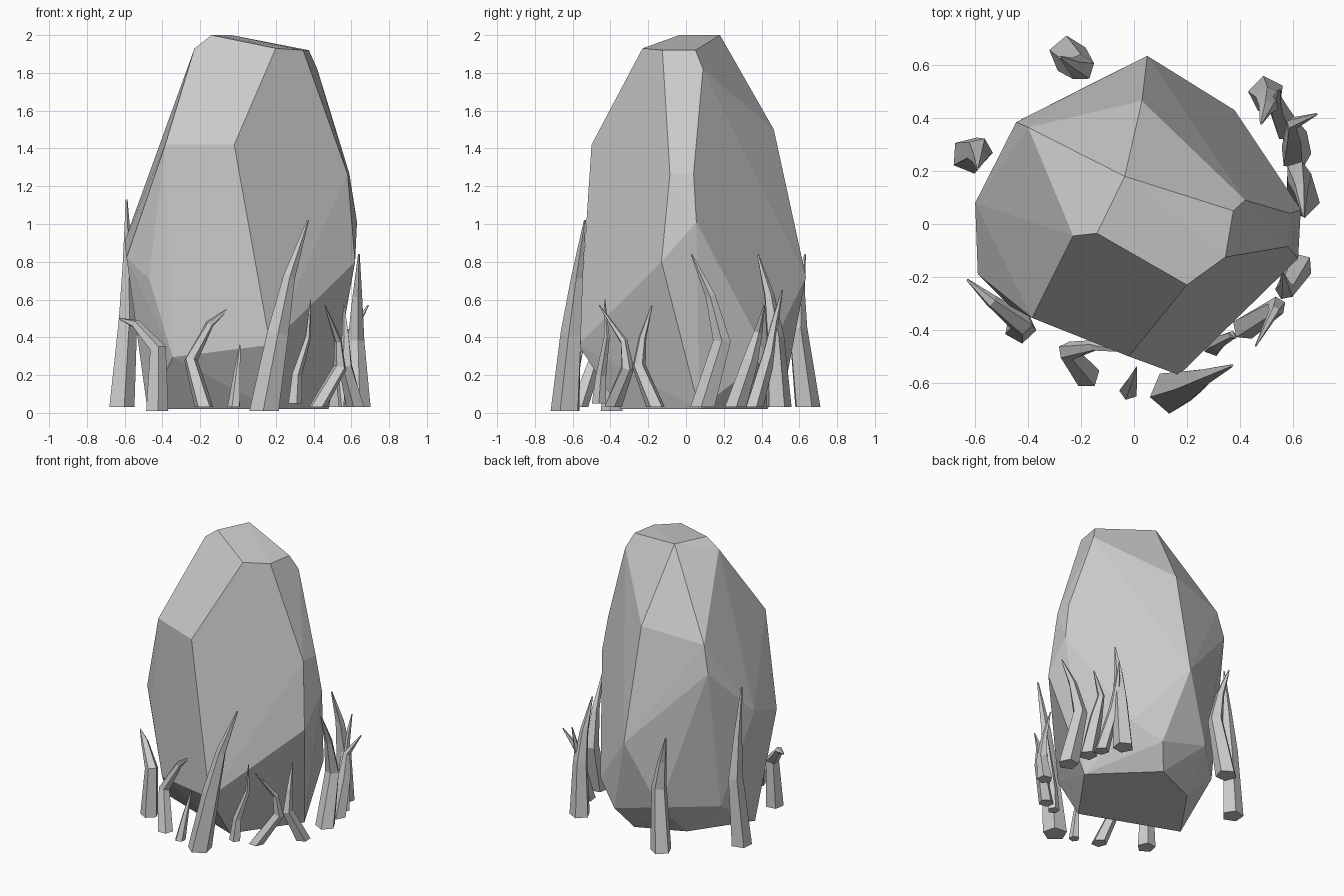
import bpy, bmesh, math
from mathutils import Vector


def finish(bm, name):
    bmesh.ops.recalc_face_normals(bm, faces=bm.faces)
    mesh = bpy.data.meshes.new(name)
    bm.to_mesh(mesh)
    bm.free()
    ob = bpy.data.objects.new(name, mesh)
    bpy.context.collection.objects.link(ob)
    return ob


# Boulder: convex hull of its corner points, coplanar faces merged
corners = [
    # top cap
    (.2, -.23, 1.93), (.345, -.125, 1.92), (.375, .05, 1.92), (-.035, .18, 2),
    (-.14, -.035, 2), (-.23, -.045, 1.93), (.42, .09, 1.82),
    # shoulders
    (-.02, -.5, 1.42), (-.385, -.355, 1.42), (-.4, .365, 1.44),
    (-.445, .385, 1.25), (.03, .465, 1.5), (.58, -.085, 1.265), (.59, .04, 1.265),
    # belly
    (.63, .055, 1.01), (.62, -.13, .8), (-.6, .08, .91), (-.59, -.19, .82),
    (-.47, -.31, .71), (.05, .635, .72),
    # lower ring
    (.17, -.57, .36), (-.345, -.37, .295), (.38, .43, .3), (.2, .53, .17),
    (-.16, .53, .27), (-.45, .25, .25),
    # base
    (.48, .07, .02), (.11, .43, .02), (-.21, .29, .02), (-.48, -.1, .02), (.18, -.35, .02),
]
bm = bmesh.new()
for c in corners:
    bm.verts.new(c)
bmesh.ops.convex_hull(bm, input=bm.verts)
bmesh.ops.delete(bm, geom=[v for v in bm.verts if not v.link_faces], context='VERTS')
bmesh.ops.dissolve_limit(bm, angle_limit=math.radians(3), verts=bm.verts, edges=bm.edges)
finish(bm, "boulder")


# Spikes: five-sided tapering sweeps along bent paths
def spike(name, radius, path, sides=5):
    pts = [Vector(p) for p in path]
    n = len(pts)
    bm = bmesh.new()
    rings = []
    for i, p in enumerate(pts):
        t = (pts[min(i + 1, n - 1)] - pts[max(i - 1, 0)]).normalized()
        if i == 0:
            t = Vector((0, 0, 1))
        out = Vector((p.x, p.y, 0)).normalized()
        side = out.cross(t).normalized()
        fwd = t.cross(side)
        r = radius * (1 - .93 * (i / (n - 1)) ** 1.1)
        rings.append([bm.verts.new(p + r * (math.cos(a) * fwd + math.sin(a) * side))
                      for a in (2 * math.pi * k / sides + .3 for k in range(sides))])
    for lo, hi in zip(rings, rings[1:]):
        for k in range(sides):
            j = (k + 1) % sides
            bm.faces.new((lo[k], lo[j], hi[j], hi[k]))
    bm.faces.new(rings[0][::-1])
    bm.faces.new(rings[-1])
    finish(bm, name)


spike("back_spike", .072, [(-.25, .64, .03), (-.2, .59, .45), (-.23, .6, .65), (-.28, .63, .84)])
spike("left_spike", .072, [(-.62, .26, .03), (-.585, .275, .5), (-.585, .25, .8), (-.59, .21, 1.13)])
spike("front_left_spike", .062, [(-.43, -.39, .01), (-.425, -.375, .34), (-.54, -.29, .47), (-.63, -.21, .5)])
spike("front_bent_spike", .052, [(-.18, -.57, .03), (-.25, -.48, .28), (-.15, -.46, .47), (-.04, -.48, .56)])
spike("front_small_spike", .036, [(-.02, -.63, .03), (-.005, -.59, .2), (.01, -.54, .36)])
spike("front_tall_spike", .082, [(.14, -.635, .01), (.21, -.605, .42), (.27, -.575, .72), (.37, -.535, 1.02)])
right_spikes = [
    (.04, [(.3, -.46, .05), (.31, -.45, .2), (.37, -.42, .4), (.385, -.43, .6)]),
    (.05, [(.42, -.39, .03), (.54, -.31, .24), (.53, -.33, .38), (.46, -.46, .57)]),
    (.052, [(.625, -.16, .03), (.57, -.25, .25), (.57, -.23, .4), (.56, -.18, .57)]),
    (.068, [(.635, .09, .03), (.62, .19, .38), (.63, .13, .62), (.64, .03, .84)]),
    (.06, [(.61, .26, .03), (.61, .34, .28), (.6, .38, .43), (.69, .415, .57)]),
    (.05, [(.58, .36, .03), (.54, .44, .32), (.54, .47, .48), (.55, .51, .65)]),
    (.07, [(.5, .49, .03), (.51, .47, .4), (.5, .44, .62), (.48, .38, .84)]),
]
for i, (r, path) in enumerate(right_spikes):
    spike("right_spike_%d" % (i + 1), r, path)
